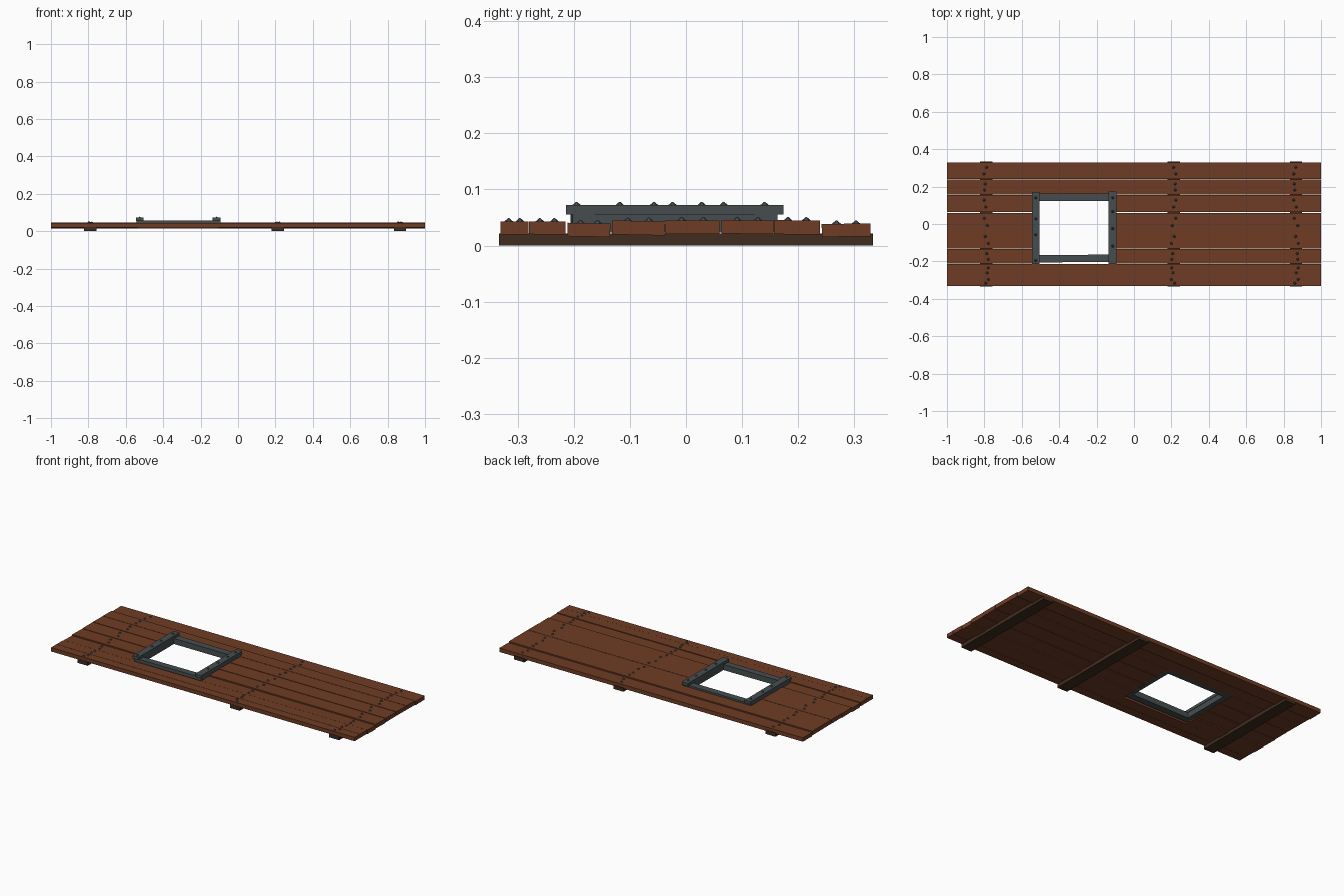
import bpy, bmesh, math
from mathutils import Matrix

if "Cube" in bpy.data.objects:
    bpy.data.objects.remove(bpy.data.objects["Cube"])


def material(name, rgb):
    m = bpy.data.materials.new(name)
    m.diffuse_color = (*rgb, 1)
    m.use_nodes = True
    m.node_tree.nodes["Principled BSDF"].inputs["Base Color"].default_value = m.diffuse_color
    return m


WOOD = material("brown wood", (0.158, 0.045, 0.018))
DARK = material("dark batten wood", (0.052, 0.025, 0.013))
IRON = material("grey frame", (0.062, 0.076, 0.078))
NAIL = material("nail steel", (0.06, 0.08, 0.088))


def finish(name, bm, mat):
    me = bpy.data.meshes.new(name)
    bm.to_mesh(me)
    bm.free()
    me.materials.append(mat)
    ob = bpy.data.objects.new(name, me)
    bpy.context.collection.objects.link(ob)
    return ob


def box(name, x, y, z, mat, roll=0.0, yaw=0.0):
    """Box from (min, max) ranges, optionally rolled about x or turned about z."""
    bm = bmesh.new()
    c = [(r[0] + r[1]) / 2 for r in (x, y, z)]
    s = [r[1] - r[0] for r in (x, y, z)]
    m = (Matrix.Translation(c) @ Matrix.Rotation(yaw, 4, 'Z')
         @ Matrix.Rotation(roll, 4, 'X') @ Matrix.Diagonal((*s, 1)))
    bmesh.ops.create_cube(bm, size=1, matrix=m)
    return finish(name, bm, mat)


def nails(name, points, mat):
    """Low pointed nail heads."""
    bm = bmesh.new()
    for x, y, z in points:
        bmesh.ops.create_cone(bm, cap_ends=True, segments=6, radius1=0.010,
                              radius2=0.001, depth=0.008,
                              matrix=Matrix.Translation((x, y, z + 0.002)))
    return finish(name, bm, mat)


# planks: y min, y max, z min, z max, roll
PLANKS = [
    (-0.331, -0.281, 0.020, 0.043, 0.00),
    (-0.280, -0.215, 0.020, 0.043, -0.01),
    (-0.211, -0.135, 0.016, 0.040, -0.02),
    (-0.132, -0.038, 0.019, 0.044, -0.02),
    (-0.037, 0.060, 0.021, 0.045, 0.00),
    (0.063, 0.156, 0.021, 0.045, -0.01),
    (0.157, 0.239, 0.020, 0.045, -0.01),
    (0.242, 0.329, 0.016, 0.039, 0.015),
]
CUT = (-0.535, -0.105)
BATTENS = (-0.79, 0.212, 0.866)

spots = []
for i, (y0, y1, z0, z1, roll) in enumerate(PLANKS):
    # planks 3 to 6 are interrupted by the window opening
    spans = [(-1, CUT[0]), (CUT[1], 1)] if 2 <= i <= 5 else [(-1, 1)]
    for j, s in enumerate(spans):
        box(f"plank_{i + 1}_{j + 1}", s, (y0, y1), (z0, z1), WOOD, roll)
    # two nails per plank on each batten
    for k, bx in enumerate(BATTENS):
        for f in (0.3, 0.7):
            dx = 0.012 * math.sin(7 * i + 3 * k + 20 * f)
            spots.append((bx + dx, y0 + (y1 - y0) * f, z1))
nails("plank_nails", spots, NAIL)

# battens underneath
for i, bx in enumerate(BATTENS):
    box(f"batten_{i + 1}", (bx - 0.033, bx + 0.033), (-0.333, 0.333), (0, 0.022), DARK)

# window frame: lower ring
box("frame_rail_back", (-0.543, -0.095), (0.122, 0.163), (0.023, 0.056), IRON)
box("frame_rail_front", (-0.543, -0.095), (-0.204, -0.165), (0.023, 0.056), IRON, yaw=0.008)
for n, x in (("left", (-0.543, -0.508)), ("right", (-0.132, -0.097))):
    box("frame_lining_" + n, x, (-0.168, 0.125), (0.023, 0.0555), IRON)

# window frame: upper cross bars
box("frame_bar_left", (-0.546, -0.506), (-0.214, 0.172), (0.055, 0.072), IRON)
box("frame_bar_right", (-0.135, -0.094), (-0.214, 0.174), (0.055, 0.072), IRON)
nails("frame_nails",
      [(-0.526, y, 0.072) for y in (-0.195, -0.057, 0.028, 0.14)]
      + [(-0.114, y, 0.072) for y in (-0.118, -0.024, 0.067, 0.14)], IRON)
